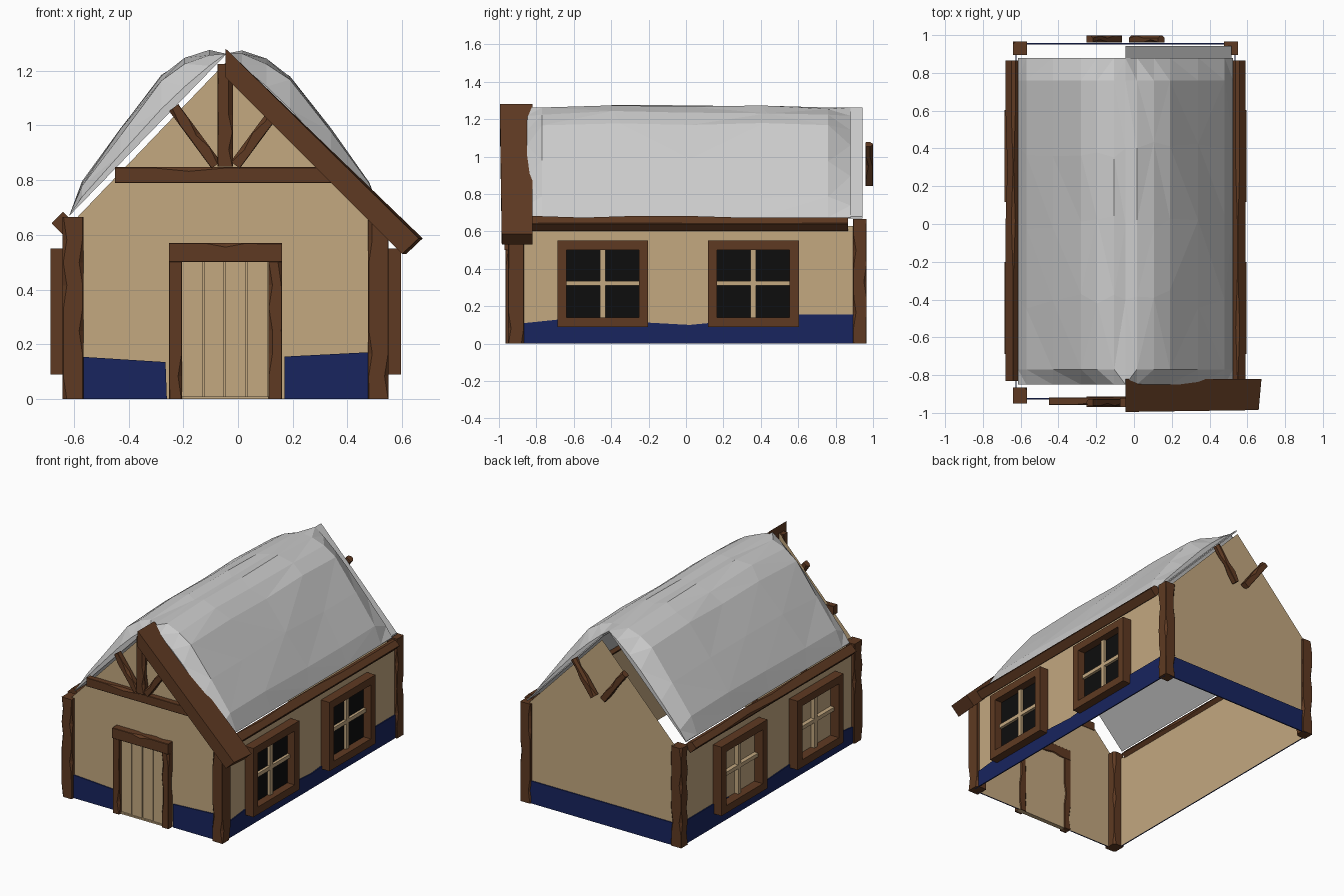
import bpy, bmesh, random
from mathutils import Vector

if "Cube" in bpy.data.objects:
    bpy.data.objects.remove(bpy.data.objects["Cube"])

random.seed(4)
CX = -0.045                     # centre line of the house


def material(name, rgb):
    m = bpy.data.materials.new(name)
    m.diffuse_color = (*rgb, 1)
    m.use_nodes = True
    m.node_tree.nodes["Principled BSDF"].inputs["Base Color"].default_value = m.diffuse_color
    return m


TAN = material("plaster", (0.546, 0.392, 0.216))
WOOD = material("dark_wood", (0.114, 0.042, 0.016))
BLUE = material("blue_paint", (0.009, 0.018, 0.114))
BLACK = material("dark_glass", (0.004, 0.004, 0.004))


def finish(name, bm, mat=None, closed=True):
    if closed:
        bmesh.ops.recalc_face_normals(bm, faces=bm.faces)
    me = bpy.data.meshes.new(name)
    bm.to_mesh(me)
    bm.free()
    ob = bpy.data.objects.new(name, me)
    bpy.context.collection.objects.link(ob)
    if mat:
        me.materials.append(mat)
    return ob


def prism(name, pts, axis, lo, hi, mat):
    """Extrude a 2D outline along x (outline is y,z) or y (outline is x,z)."""
    bm = bmesh.new()
    place = (lambda p, t: (t, p[0], p[1])) if axis == 'x' else (lambda p, t: (p[0], t, p[1]))
    a = [bm.verts.new(place(p, lo)) for p in pts]
    b = [bm.verts.new(place(p, hi)) for p in pts]
    bm.faces.new(a)
    bm.faces.new(b)
    for i in range(len(pts)):
        j = (i + 1) % len(pts)
        bm.faces.new((a[i], a[j], b[j], b[i]))
    return finish(name, bm, mat)


def box(name, x, y, z, mat):
    return prism(name, [(x[0], z[0]), (x[1], z[0]), (x[1], z[1]), (x[0], z[1])], 'y', y[0], y[1], mat)


def sheet(name, pts, mat=None):
    bm = bmesh.new()
    bm.faces.new([bm.verts.new(p) for p in pts])
    return finish(name, bm, mat, False)


def timber(name, a, b, w, d, rings=7):
    """Hewn beam from a to b with randomly chipped corners."""
    a, b = Vector(a), Vector(b)
    t = (b - a).normalized()
    depth = Vector((0, 1, 0)) if abs(t.y) < 0.9 else Vector((1, 0, 1)).normalized()
    side = t.cross(depth).normalized()
    bm = bmesh.new()
    loops = []
    for i in range(rings):
        c = a.lerp(b, i / (rings - 1))
        loop = []
        for sx, sy in ((-1, -1), (1, -1), (1, 1), (-1, 1)):
            k = random.choice((0.002, 0.002, 0.003, 0.015))
            near = (sx * w / 2, sy * (d / 2 - k)), (sx * (w / 2 - k), sy * d / 2)
            for u, v in (near if sx * sy > 0 else near[::-1]):
                loop.append(bm.verts.new(c + side * u + depth * v))
        loops.append(loop)
    for p, q in zip(loops, loops[1:]):
        for i in range(8):
            j = (i + 1) % 8
            bm.faces.new((p[i], p[j], q[j], q[i]))
    bm.faces.new(loops[0])
    bm.faces.new(loops[-1])
    return finish(name, bm, WOOD)


# Thin plaster walls, open below
XL, XR, YF, YB = -0.62, 0.53, -0.92, 0.95
gable = [(XL, 0), (XR, 0), (XR, 0.63), (CX, 1.23), (XL, 0.63)]
sheet("front_wall", [(x, YF, z) for x, z in gable], TAN)
sheet("back_wall", [(x, YB, z) for x, z in reversed(gable)], TAN)
sheet("right_wall", [(XR, YF, 0), (XR, YB, 0), (XR, YB, 0.63), (XR, YF, 0.63)], TAN)
sheet("left_wall", [(XL, YB, 0), (XL, YF, 0), (XL, YF, 0.63), (XL, YB, 0.63)], TAN)

# Painted base bands with uneven tops
side_band = [(-0.91, 0), (0.94, 0), (0.92, 0.155), (0.6, 0.155), (0.02, 0.1), (-0.62, 0.135), (-0.91, 0.105)]
prism("right_base_band", side_band, 'x', XR + 0.001, XR + 0.008, BLUE)
prism("left_base_band", side_band, 'x', XL - 0.008, XL - 0.001, BLUE)
prism("front_base_left", [(-0.6, 0), (-0.26, 0), (-0.265, 0.135), (-0.6, 0.156)], 'y', YF - 0.008, YF - 0.001, BLUE)
prism("front_base_right", [(0.17, 0), (0.5, 0), (0.5, 0.172), (0.17, 0.155)], 'y', YF - 0.008, YF - 0.001, BLUE)
prism("back_base_band", [(-0.6, 0), (0.51, 0), (0.51, 0.15), (-0.6, 0.15)], 'y', YB + 0.001, YB + 0.008, BLUE)

# Items repeated on both sides of the centre line
for s, side in ((1, "right"), (-1, "left")):
    px = CX + s * 0.558
    timber(side + "_front_post", (px, -0.908, 0), (px, -0.908, 0.665), 0.075, 0.085, 9)
    timber(side + "_back_post", (px, 0.93, 0), (px, 0.93, 0.665), 0.075, 0.072, 9)
    ex = CX + s * 0.594
    timber(side + "_eave_beam", (ex, -0.83, 0.642), (ex, 0.865, 0.642), 0.06, 0.06)

    # Windows: frame, cross bars, and glass on the right only
    x0, x1 = sorted((CX + s * 0.577, CX + s * 0.64))
    m0, m1 = sorted((CX + s * 0.577, CX + s * 0.605))
    for n, yc in enumerate((-0.445, 0.36)):
        nm = f"{side}_window_{n + 1}_"
        for e in (-1, 1):
            ys = sorted((yc + e * 0.193, yc + e * 0.243))
            box(nm + "jamb", (x0, x1), ys, (0.09, 0.55), WOOD)
        for part, z in (("sill", (0.09, 0.14)), ("head", (0.5, 0.55))):
            box(nm + part, (x0, x1), (yc - 0.193, yc + 0.193), z, WOOD)
        box(nm + "upright_bar", (m0, m1), (yc - 0.015, yc + 0.015), (0.14, 0.5), TAN)
        box(nm + "cross_bar", (m0, m1), (yc - 0.193, yc + 0.193), (0.31, 0.335), TAN)
        if s > 0:
            box(nm + "glass", (XR + 0.003, XR + 0.012), (yc - 0.193, yc + 0.193), (0.14, 0.5), BLACK)

    # Gable braces, front and back
    for y, end in ((-0.945, "front"), (0.98, "back")):
        timber(f"{side}_{end}_brace", (CX + s * 0.035, y, 0.855), (CX + s * 0.19, y, 1.065), 0.042, 0.038, 5)

# Front gable timbers
timber("tie_beam", (-0.45, -0.938, 0.818), (0.36, -0.938, 0.818), 0.058, 0.04)
timber("king_post", (-0.047, -0.945, 0.85), (-0.047, -0.945, 1.225), 0.056, 0.045)
barge = prism("barge_board", [(CX, 1.28), (0.68, 0.587), (0.62, 0.53), (CX, 1.175)], 'y', -0.995, -0.82, WOOD)
for v in barge.data.vertices:        # slightly skewed lower end
    if v.co.x > 0.5 and v.co.y > -0.9:
        v.co.x -= 0.005
    elif v.co.x > 0.5:
        v.co.x -= 0.02
        v.co.y += 0.01

# Door with frame, planks and threshold
timber("left_door_jamb", (-0.228, -0.94, 0), (-0.228, -0.94, 0.5), 0.048, 0.05)
timber("right_door_jamb", (0.136, -0.94, 0), (0.136, -0.94, 0.5), 0.05, 0.05)
timber("door_head", (-0.252, -0.942, 0.535), (0.161, -0.942, 0.535), 0.07, 0.055)
box("door_threshold", (-0.25, 0.16), (-0.95, -0.92), (0, 0.01), TAN)
for i in range(4):
    x = -0.204 + i * 0.079
    box(f"door_plank_{i + 1}", (x, x + 0.074), (-0.938 - 0.004 * (i % 2), -0.921), (0.01, 0.5), TAN)

# Lumpy faceted roof: bulging outer skin over a flat underside, one per slope
PROFILE = [(0.0, 1.262), (0.06, 1.27), (0.15, 1.243), (0.235, 1.18), (0.385, 0.985), (0.525, 0.79), (0.57, 0.675)]
ROWS = [(-0.85, 0.25), (-0.77, 0.9), (-0.4, 1), (0.0, 1), (0.4, 1), (0.76, 0.9), (0.88, 0.25)]
for s, side in ((1, "right"), (-1, "left")):
    bm = bmesh.new()
    top, low = [], []
    for y, puff in ROWS:
        row = []
        for k, (u, z) in enumerate(PROFILE):
            base = 1.262 - 1.03 * u
            inner = 0 < k < 6 and abs(y) < 0.84
            wobble = random.uniform(-0.012, 0.006) if inner else 0
            dy = random.uniform(-0.05, 0.05) if inner and abs(y) < 0.7 else 0
            row.append(bm.verts.new((CX + s * u, y + dy, base + (z - base) * puff + wobble)))
        top.append(row)
        low.append([bm.verts.new((CX + s * u, y, 1.262 - 1.03 * u - 0.004)) for u, z in PROFILE])
    for grid in (top, low):
        for p, q in zip(grid, grid[1:]):
            for k in range(6):
                bm.faces.new((p[k], p[k + 1], q[k + 1], q[k]))
    for r in (0, -1):
        for k in range(6):
            bm.faces.new((top[r][k], top[r][k + 1], low[r][k + 1], low[r][k]))
    for k in (0, 6):
        for i in range(len(ROWS) - 1):
            bm.faces.new((top[i][k], top[i + 1][k], low[i + 1][k], low[i][k]))
    bmesh.ops.triangulate(bm, faces=bm.faces)
    finish(side + "_roof_slope", bm)

# Plain roof board showing past the right slope at the back
prism("right_roof_board", [(CX, 1.262), (0.515, 0.68), (0.515, 0.67), (CX, 1.25)], 'y', -0.82, 0.943, None)
